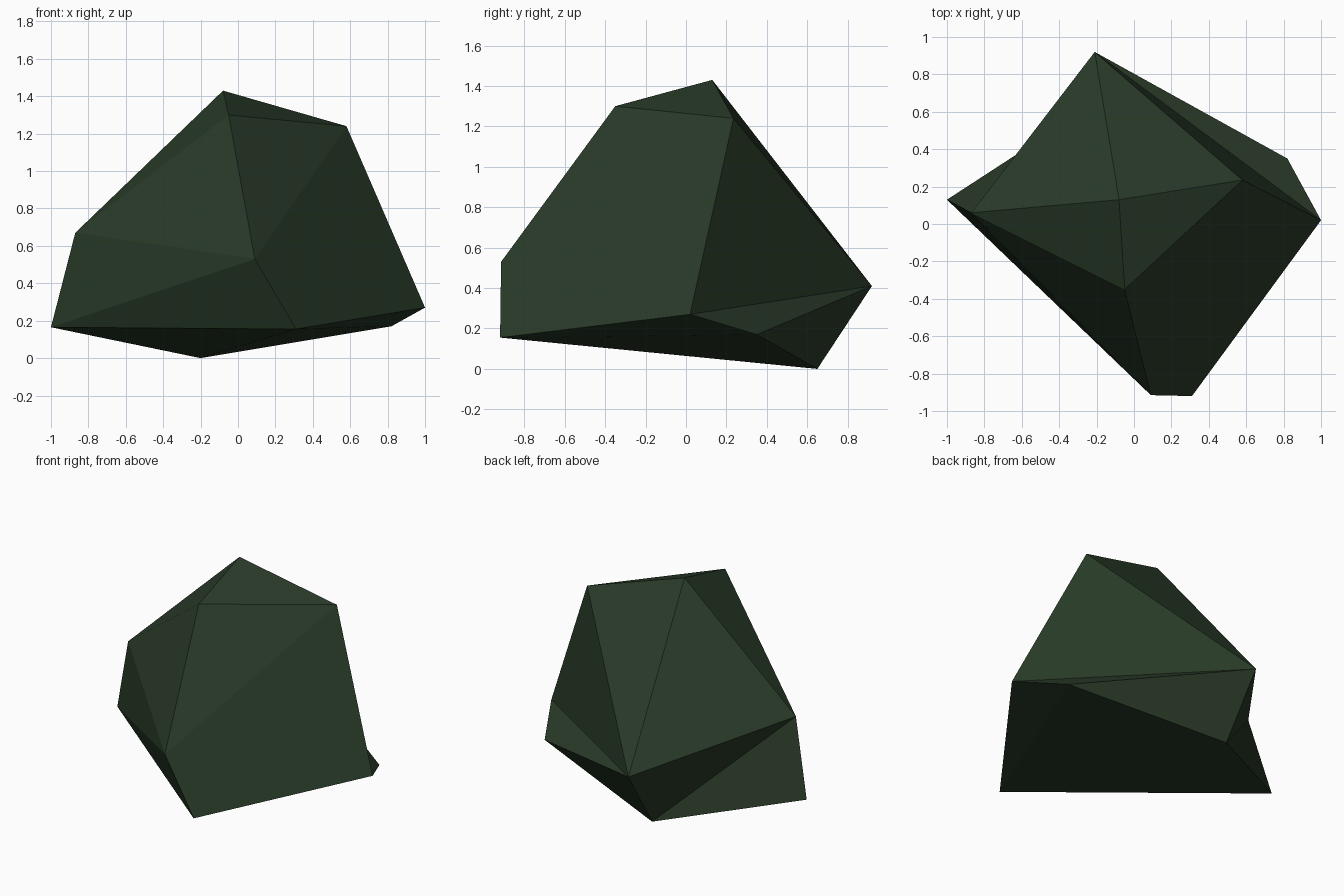
import bpy
import bmesh

cube = bpy.data.objects.get("Cube")
if cube:
    bpy.data.objects.remove(cube, do_unlink=True)

# Single flat colour
moss = bpy.data.materials.new("dark_moss_green")
moss.use_nodes = True
colour = (0.022, 0.043, 0.021, 1)
moss.diffuse_color = colour
moss.node_tree.nodes["Principled BSDF"].inputs["Base Color"].default_value = colour

# Corners of the boulder
corners = {
    "peak": (-0.08, 0.13, 1.43),
    "brow": (-0.05, -0.35, 1.30),
    "shoulder": (0.58, 0.235, 1.24),
    "cheek": (-0.87, 0.06, 0.67),
    "west": (-1.0, 0.13, 0.165),
    "nose": (0.09, -0.915, 0.53),
    "chin": (0.31, -0.92, 0.155),
    "east": (1.0, 0.02, 0.27),
    "heel": (0.82, 0.35, 0.17),
    "back": (-0.21, 0.92, 0.41),
    "foot": (-0.2, 0.65, 0.0),
}

# Facets, each named by its corners
crown = ["peak brow shoulder", "peak cheek brow"]
front = ["brow nose shoulder", "shoulder nose chin east", "brow cheek nose",
         "cheek west nose", "west chin nose"]
rear = ["peak shoulder back", "peak back cheek", "shoulder east back",
        "east heel back", "heel foot back", "back foot cheek", "foot west cheek"]
underside = ["west foot chin", "foot heel chin", "chin heel east"]

bm = bmesh.new()
verts = {name: bm.verts.new(co) for name, co in corners.items()}
for facet in crown + front + rear + underside:
    bm.faces.new([verts[name] for name in facet.split()])
bmesh.ops.recalc_face_normals(bm, faces=bm.faces[:])

mesh = bpy.data.meshes.new("boulder")
bm.to_mesh(mesh)
bm.free()
mesh.materials.append(moss)
boulder = bpy.data.objects.new("boulder", mesh)
bpy.context.collection.objects.link(boulder)
